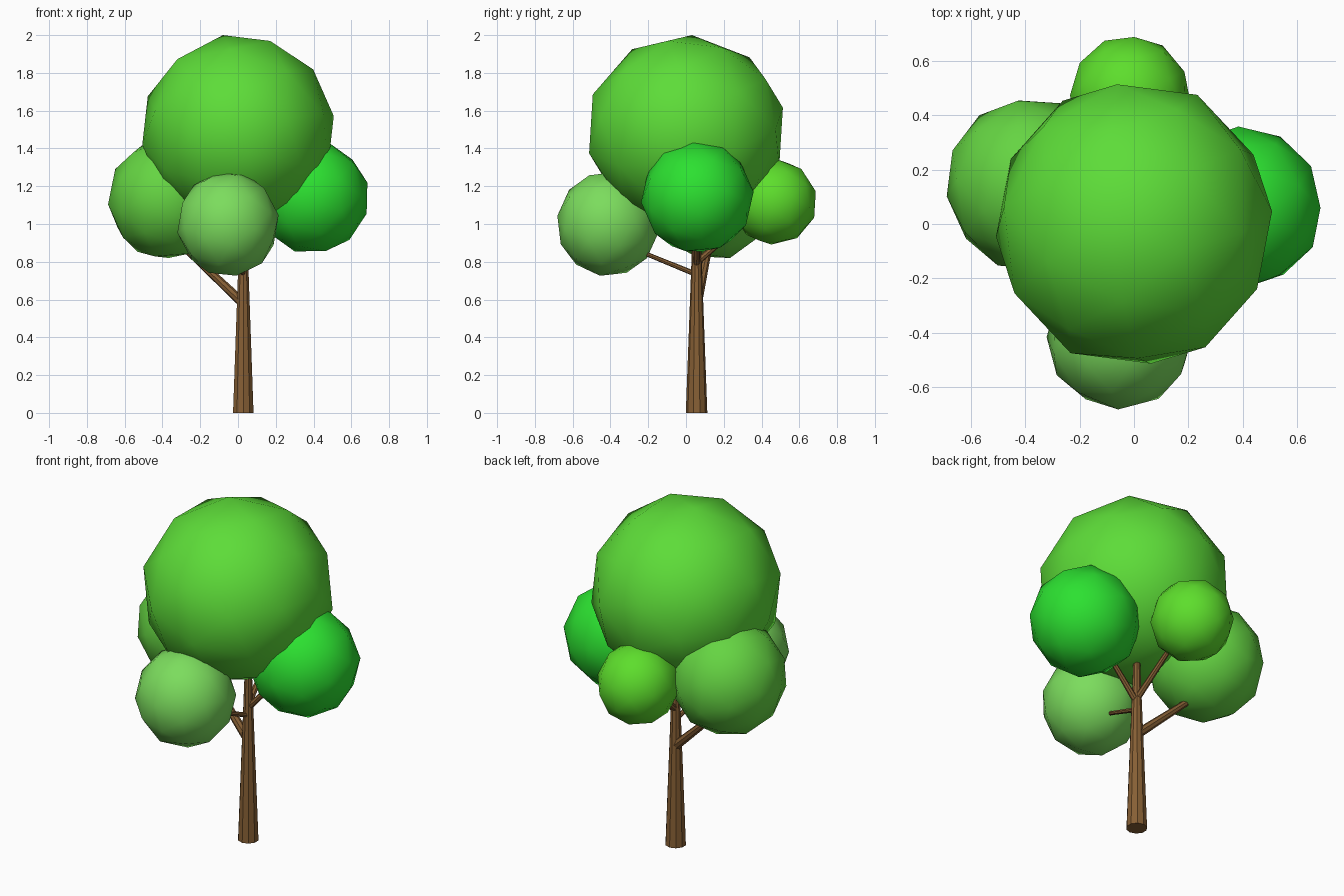
import bpy, bmesh
from mathutils import Vector, Euler, Matrix

if "Cube" in bpy.data.objects:
    bpy.data.objects.remove(bpy.data.objects["Cube"])


def material(name, rgb):
    mat = bpy.data.materials.new(name)
    mat.diffuse_color = (*rgb, 1)
    mat.use_nodes = True
    mat.node_tree.nodes["Principled BSDF"].inputs["Base Color"].default_value = mat.diffuse_color
    return mat


def finish(name, bm, mat, smooth):
    mesh = bpy.data.meshes.new(name)
    for f in bm.faces:
        f.smooth = smooth
    bm.to_mesh(mesh)
    bm.free()
    mesh.materials.append(mat)
    obj = bpy.data.objects.new(name, mesh)
    bpy.context.collection.objects.link(obj)
    return obj


def foliage(name, center, half, rot, rgb):
    """Turned low-poly ball, fitted to the given half size on each axis."""
    bm = bmesh.new()
    bmesh.ops.create_icosphere(bm, subdivisions=2, radius=1)
    bmesh.ops.rotate(bm, verts=bm.verts, matrix=Euler(rot).to_matrix())
    fit = [half[i] / max(v.co[i] for v in bm.verts) for i in range(3)]
    bmesh.ops.scale(bm, verts=bm.verts, vec=fit)
    bmesh.ops.translate(bm, verts=bm.verts, vec=center)
    finish(name, bm, material(name + "_green", rgb), True)


def limb(name, start, end, r1, r2, sides):
    """Tapered stick between two points."""
    a, b = Vector(start), Vector(end)
    d = b - a
    bm = bmesh.new()
    turn = d.to_track_quat('Z', 'Y').to_matrix().to_4x4()
    bmesh.ops.create_cone(bm, cap_ends=True, segments=sides, radius1=r1, radius2=r2,
                          depth=d.length,
                          matrix=Matrix.Translation((a + b) / 2) @ turn)
    finish(name, bm, bark, False)


bark = material("bark", (0.24, 0.115, 0.035))

# Trunk and four branches
limb("trunk", (0.028, 0.056, 0), (0.028, 0.056, 1.08), 0.057, 0.017, 10)
limb("left_branch", (0.028, 0.06, 0.58), (-0.28, 0.12, 0.87), 0.026, 0.018, 8)
limb("front_branch", (0.028, 0.05, 0.735), (-0.02, -0.28, 0.87), 0.014, 0.011, 8)
limb("right_branch", (0.03, 0.056, 0.78), (0.25, 0.06, 1.02), 0.018, 0.013, 8)
limb("back_branch", (0.028, 0.06, 0.80), (0.0, 0.34, 1.04), 0.018, 0.013, 8)

# Foliage balls
foliage("crown", (0, 0, 1.495), (0.507, 0.513, 0.505), (0.25, 0.3, 0.2), (0.11, 0.72, 0.04))
foliage("left_foliage", (-0.38, 0.145, 1.13), (0.308, 0.308, 0.31), (0.5, 0.2, 0.9), (0.13, 0.66, 0.055))
foliage("front_foliage", (-0.053, -0.413, 1.0), (0.268, 0.268, 0.274), (0.1, 0.4, 0.6), (0.20, 0.72, 0.11))
foliage("right_foliage", (0.39, 0.06, 1.143), (0.295, 0.298, 0.288), (0.7, 0.1, 0.3), (0.025, 0.75, 0.03))
foliage("back_foliage", (-0.015, 0.465, 1.117), (0.22, 0.222, 0.226), (0.3, 0.6, 0.1), (0.11, 0.73, 0.025))
